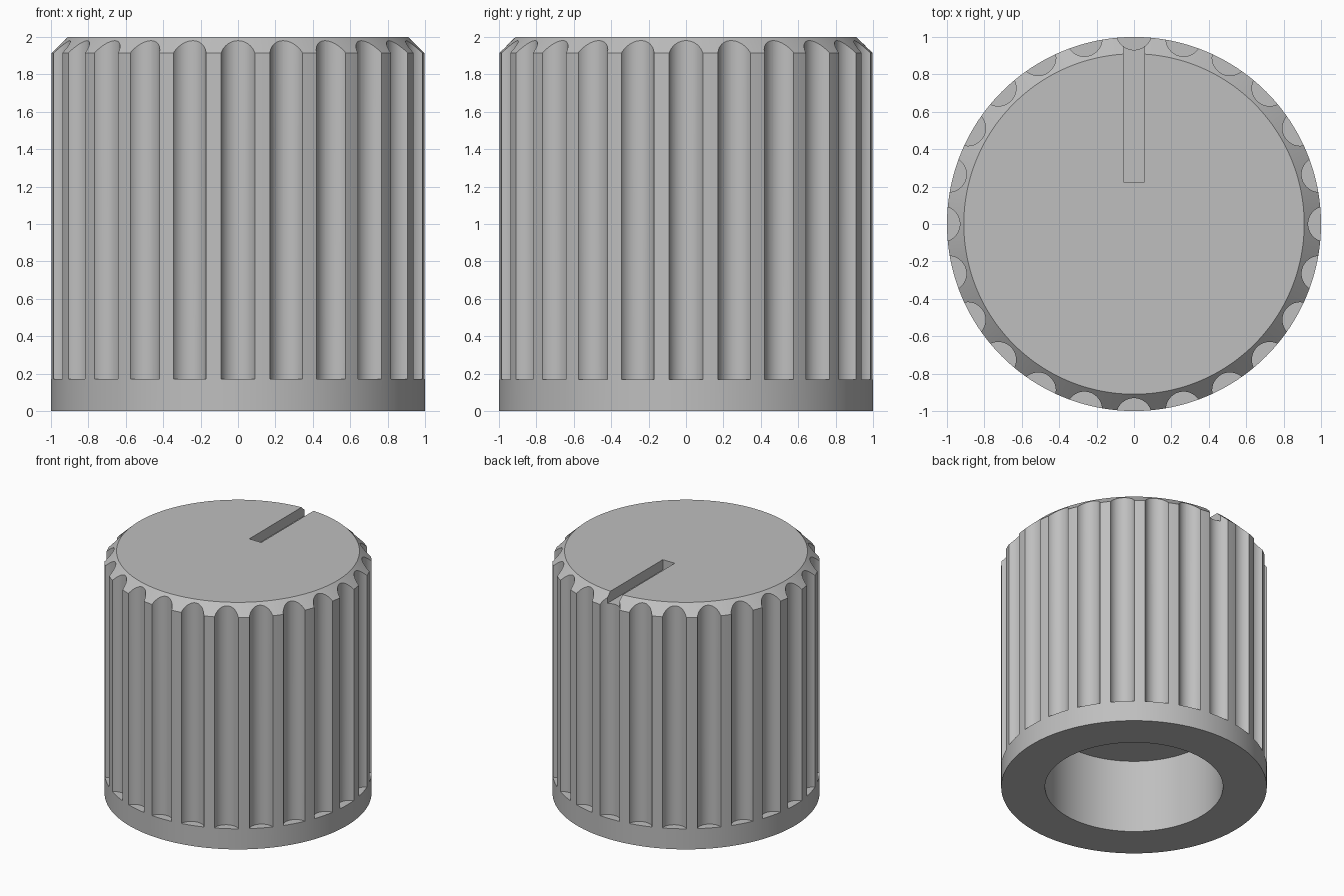
import bpy
import bmesh
import math
from mathutils import Matrix, Vector

if "Cube" in bpy.data.objects:
    bpy.data.objects.remove(bpy.data.objects["Cube"], do_unlink=True)

FLUTES = 24
SEGMENTS = FLUTES * 8

grey = bpy.data.materials.new("plain grey")
grey.use_nodes = True
colour = (0.52, 0.52, 0.52, 1)
grey.diffuse_color = colour
grey.node_tree.nodes["Principled BSDF"].inputs["Base Color"].default_value = colour


def make_object(name, bm):
    bmesh.ops.recalc_face_normals(bm, faces=bm.faces)
    mesh = bpy.data.meshes.new(name)
    bm.to_mesh(mesh)
    bm.free()
    mesh.materials.append(grey)
    obj = bpy.data.objects.new(name, mesh)
    bpy.context.collection.objects.link(obj)
    return obj


def cut(target, cutter):
    mod = target.modifiers.new(cutter.name, "BOOLEAN")
    mod.operation = "DIFFERENCE"
    mod.solver = "EXACT"
    mod.object = cutter
    cutter.hide_render = True
    cutter.hide_set(True)
    bpy.context.view_layer.objects.active = target
    bpy.ops.object.modifier_apply(modifier=mod.name)
    bpy.data.objects.remove(cutter, do_unlink=True)


# Knob body: rings of a lathed profile, from the bore ceiling to the chamfered top
profile = [(0.67, 0.61), (0.67, 0), (1, 0), (1, 0.17), (1, 1.915), (0.91, 2)]
bm = bmesh.new()
rings = []
for radius, z in profile:
    rings.append([bm.verts.new((radius * math.cos(a), radius * math.sin(a), z))
                  for a in (math.tau * i / SEGMENTS for i in range(SEGMENTS))])
for low, high in zip(rings, rings[1:]):
    for i in range(SEGMENTS):
        j = (i + 1) % SEGMENTS
        bm.faces.new((low[i], low[j], high[j], high[i]))
bm.faces.new(rings[0])
bm.faces.new(rings[-1])
knob = make_object("knob_body", bm)

# Grip flutes: a ring of upright cylinders cut from the side
bm = bmesh.new()
for i in range(FLUTES):
    place = (Matrix.Rotation(math.tau * i / FLUTES, 4, "Z")
             @ Matrix.Translation(Vector((1.026, 0, 1.17))))
    bmesh.ops.create_cone(bm, cap_ends=True, segments=48, radius1=0.095,
                          radius2=0.095, depth=2, matrix=place)
cut(knob, make_object("flute_cutter", bm))

# Pointer slot: a shallow groove in the top, open at the back
bm = bmesh.new()
bmesh.ops.create_cube(bm, size=1, matrix=Matrix.Translation((0, 0.725, 2.015))
                      @ Matrix.Diagonal((0.11, 1, 0.2, 1)))
cut(knob, make_object("slot_cutter", bm))

# Smooth curved walls, sharp rims
bpy.ops.object.select_all(action="DESELECT")
knob.select_set(True)
bpy.context.view_layer.objects.active = knob
bpy.ops.object.shade_smooth_by_angle(angle=math.radians(25))
